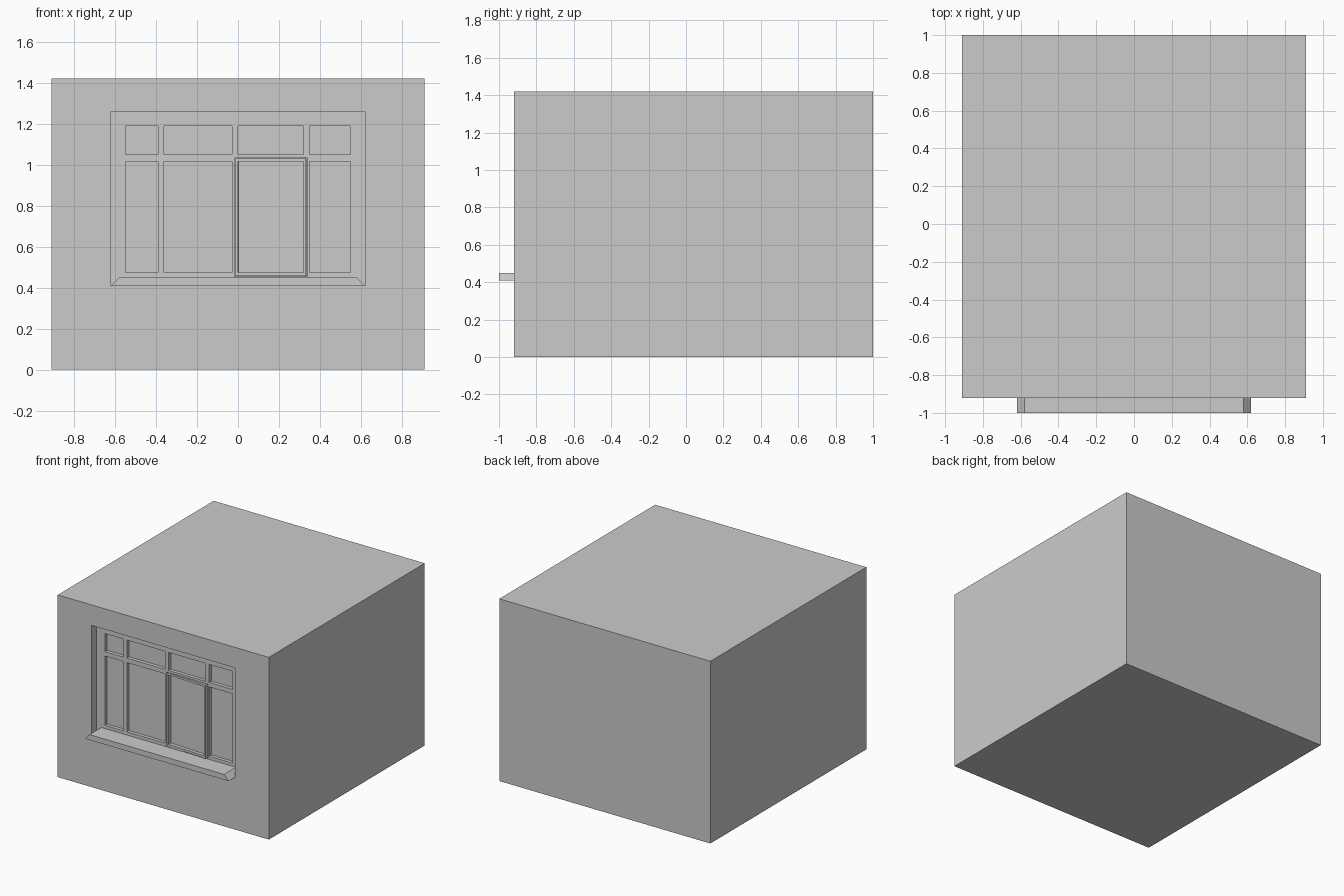
import bpy, bmesh, math
from mathutils import Matrix, Vector

if "Cube" in bpy.data.objects:
    bpy.data.objects.remove(bpy.data.objects["Cube"])

WALL_Y = -0.92      # outer wall face
FRAME_Y = -0.855    # window frame face
GLASS_Y = -0.828    # glass plane


def make_object(name, bm, location=(0, 0, 0)):
    bmesh.ops.recalc_face_normals(bm, faces=bm.faces)
    mesh = bpy.data.meshes.new(name)
    bm.to_mesh(mesh)
    bm.free()
    ob = bpy.data.objects.new(name, mesh)
    ob.location = location
    bpy.context.collection.objects.link(ob)
    return ob


def boxes(name, spans, location=(0, 0, 0)):
    """One object holding a box per (x0, x1, y0, y1, z0, z1) span."""
    bm = bmesh.new()
    for x0, x1, y0, y1, z0, z1 in spans:
        m = (Matrix.Translation(((x0 + x1) / 2, (y0 + y1) / 2, (z0 + z1) / 2))
             @ Matrix.Diagonal((x1 - x0, y1 - y0, z1 - z0, 1)))
        bmesh.ops.create_cube(bm, size=1, matrix=m)
    return make_object(name, bm, location)


def cut(target, spans):
    cutter = boxes("cutter", spans, target.location)
    cutter.hide_render = True
    mod = target.modifiers.new("cut", 'BOOLEAN')
    mod.operation = 'DIFFERENCE'
    mod.solver = 'EXACT'
    mod.object = cutter
    bpy.context.view_layer.objects.active = target
    bpy.ops.object.modifier_apply(modifier=mod.name)
    bpy.data.objects.remove(cutter)


# Building block with the window recess
wall = boxes("wall_block", [(-0.91, 0.91, WALL_Y, 1.0, 0, 1.42)])
cut(wall, [(-0.62, 0.62, -1.1, FRAME_Y, 0.408, 1.26)])

# Window panes: four upper lights, three fixed lower lights, one sash opening
columns = [(-0.55, -0.39), (-0.36, -0.03), (0.0, 0.32), (0.35, 0.55)]
front = FRAME_Y - 0.02
panes = [(a, b, front, GLASS_Y, 1.05, 1.19) for a, b in columns]
panes += [(a, b, front, GLASS_Y, 0.475, 1.015)
          for i, (a, b) in enumerate(columns) if i != 2]
panes.append((-0.018, 0.338, front, GLASS_Y, 0.455, 1.033))
cut(wall, panes)

# Casement sash, hinged on its left edge and slightly ajar
sash = boxes("casement_sash", [(0, 0.346, 0, 0.04, 0.457, 1.031)],
             (-0.013, FRAME_Y, 0))
cut(sash, [(0.013, 0.333, -0.02, 0.027, 0.475, 1.015)])
sash.rotation_euler.z = -math.radians(3)

# Window sill with slanted ends
bm = bmesh.new()
profile = [(-0.62, 0.408), (0.62, 0.408), (0.58, 0.45), (-0.58, 0.45)]
face = bm.faces.new([bm.verts.new((x, -1.0, z)) for x, z in profile])
ext = bmesh.ops.extrude_face_region(bm, geom=[face], use_keep_orig=True)
bmesh.ops.translate(bm, vec=Vector((0, FRAME_Y + 1.0, 0)),
                    verts=[v for v in ext["geom"] if isinstance(v, bmesh.types.BMVert)])
make_object("window_sill", bm)
